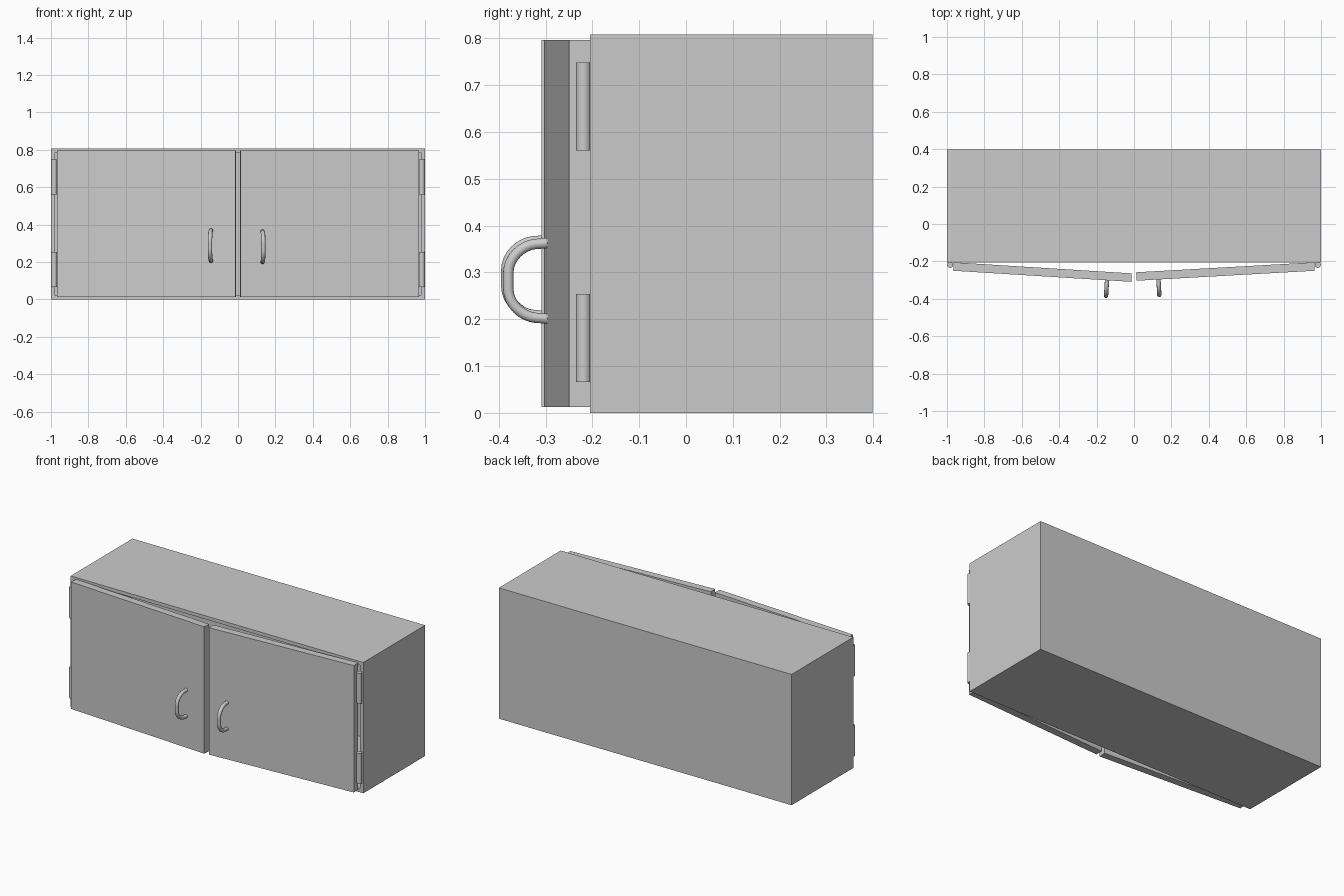
import bpy, bmesh
from math import radians
from mathutils import Matrix, Vector

if "Cube" in bpy.data.objects:
    bpy.data.objects.remove(bpy.data.objects["Cube"])


def box(name, lo, hi):
    lo, hi = Vector(lo), Vector(hi)
    bm = bmesh.new()
    bmesh.ops.create_cube(bm, size=1)
    for v in bm.verts:
        v.co = Vector((v.co[i] + 0.5) * (hi[i] - lo[i]) + lo[i] for i in range(3))
    me = bpy.data.meshes.new(name)
    bm.to_mesh(me)
    bm.free()
    ob = bpy.data.objects.new(name, me)
    bpy.context.collection.objects.link(ob)
    return ob


def smooth(ob):
    bpy.ops.object.select_all(action='DESELECT')
    ob.select_set(True)
    bpy.context.view_layer.objects.active = ob
    bpy.ops.object.shade_smooth_by_angle(angle=radians(40))


def pull_handle(name):
    # U-shaped tube standing out along -y, centred on z = 0
    cu = bpy.data.curves.new(name + "_path", 'CURVE')
    cu.dimensions = '3D'
    cu.bevel_depth = 0.0115
    cu.bevel_resolution = 3
    cu.resolution_u = 8
    cu.use_fill_caps = True
    sp = cu.splines.new('BEZIER')
    # (y, z) point, then handle direction
    pts = [(0.005, 0.081, -0.01, 0), (-0.024, 0.079, -0.034, -0.003),
           (-0.083, 0.018, 0, -0.034), (-0.083, -0.018, 0, -0.034),
           (-0.024, -0.079, 0.034, -0.003), (0.005, -0.081, 0.01, 0)]
    sp.bezier_points.add(len(pts) - 1)
    for p, (y, z, dy, dz) in zip(sp.bezier_points, pts):
        p.handle_left_type = p.handle_right_type = 'FREE'
        c, d = Vector((0, y, z)), Vector((0, dy, dz))
        p.co, p.handle_left, p.handle_right = c, c - d * 0.9, c + d * 0.9
    # the straight bar keeps short handles between its two ends
    b = sp.bezier_points
    b[2].handle_right = b[2].co + Vector((0, 0, -0.01))
    b[3].handle_left = b[3].co + Vector((0, 0, 0.01))
    b[1].handle_left = b[1].co + Vector((0, 0.01, 0))
    b[4].handle_right = b[4].co + Vector((0, 0.01, 0))
    ob = bpy.data.objects.new(name, cu)
    bpy.context.collection.objects.link(ob)
    bpy.ops.object.select_all(action='DESELECT')
    ob.select_set(True)
    bpy.context.view_layer.objects.active = ob
    bpy.ops.object.convert(target='MESH')
    ob = bpy.context.object
    smooth(ob)
    return ob


# Hollow cabinet carcass, open to the front
FRONT = -0.205
carcass = box("cabinet_body", (-1, FRONT, 0), (1, 0.398, 0.808))
bm = bmesh.new()
bm.from_mesh(carcass.data)
front = min(bm.faces, key=lambda f: f.calc_center_median().y)
bmesh.ops.inset_region(bm, faces=[front], thickness=0.03)
hole = bmesh.ops.extrude_discrete_faces(bm, faces=[front])["faces"][0]
bmesh.ops.translate(bm, verts=hole.verts, vec=(0, 0.57, 0))
bmesh.ops.recalc_face_normals(bm, faces=bm.faces)
bm.to_mesh(carcass.data)
bm.free()

# Doors slightly ajar, each with a pull handle and two hinges
THICK, WIDTH = 0.045, 0.954
for label, side, angle, grip, grip_z in (("left", -1, 3.55, 0.824, 0.288),
                                         ("right", 1, 3.2, 0.837, 0.282)):
    swing = Matrix.Translation((side * 0.964, FRONT, 0)) @ \
        Matrix.Rotation(side * radians(angle), 4, 'Z')
    x0, x1 = sorted((0, -side * WIDTH))
    door = box(label + "_door", (x0, -THICK, 0.013), (x1, 0, 0.797))
    door.matrix_world = swing

    handle = pull_handle(label + "_door_handle")
    handle.matrix_world = swing @ Matrix.Translation((-side * grip, -THICK, grip_z))

    for pos, z in (("lower", 0.16), ("upper", 0.655)):
        bpy.ops.mesh.primitive_cylinder_add(
            vertices=24, radius=0.016, depth=0.188,
            location=(side * 0.983, FRONT - 0.014, z))
        hinge = bpy.context.object
        hinge.name = f"{label}_{pos}_hinge"
        smooth(hinge)
